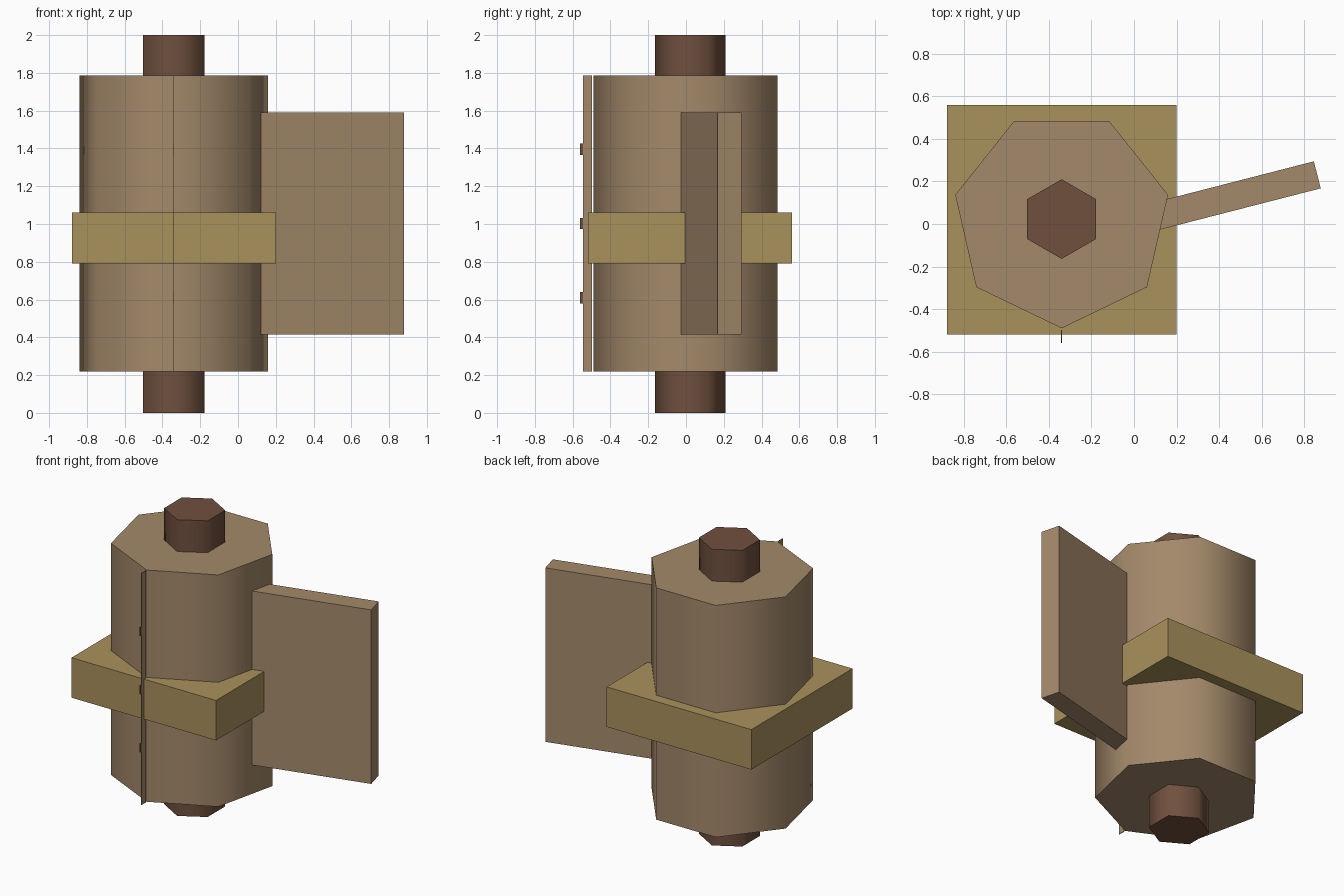
import bpy, math
from mathutils import Vector

if "Cube" in bpy.data.objects:
    bpy.data.objects.remove(bpy.data.objects["Cube"])

CX, CY = -0.34, 0.023   # shared axis of pin and barrel


def material(name, rgb):
    m = bpy.data.materials.new(name)
    m.diffuse_color = (*rgb, 1)
    m.use_nodes = True
    m.node_tree.nodes["Principled BSDF"].inputs["Base Color"].default_value = m.diffuse_color
    return m


WOOD = material("tan_wood", (0.37, 0.25, 0.144))
GOLD = material("golden_wood", (0.40, 0.285, 0.107))
DARK = material("dark_wood", (0.16, 0.08, 0.048))


def finish(name, mat):
    ob = bpy.context.object
    ob.name = name
    ob.data.materials.append(mat)
    return ob


def prism(name, sides, radius, z0, z1, start, mat):
    # Cylinder whose first corner points along the start angle
    bpy.ops.mesh.primitive_cylinder_add(vertices=sides, radius=radius, depth=z1 - z0,
                                        location=(CX, CY, (z0 + z1) / 2))
    ob = finish(name, mat)
    for v in ob.data.vertices:   # bake corner direction into the mesh
        a = math.atan2(v.co.y, v.co.x) - math.pi / 2 + start
        v.co = Vector((radius * math.cos(a), radius * math.sin(a), v.co.z))
    bpy.ops.object.shade_smooth_by_angle(angle=math.radians(65))
    return ob


def box(name, lo, hi, mat):
    lo, hi = Vector(lo), Vector(hi)
    bpy.ops.mesh.primitive_cube_add(size=1, location=(lo + hi) / 2)
    ob = finish(name, mat)
    ob.scale = hi - lo
    return ob


# Hexagonal pin running through the seven-sided barrel
prism("hinge_pin", 6, 0.187, 0.0, 2.0, math.pi / 2, DARK)
prism("barrel", 7, 0.513, 0.22, 1.785, -math.pi / 2, WOOD)

# Square collar around the middle
box("collar", (-0.88, -0.52, 0.79), (0.20, 0.56, 1.06), GOLD)

# Angled leaf, its inner end sunk into the barrel
angle = math.radians(14.4)
length, thick = 0.90, 0.131
leaf = box("leaf", (-length / 2, -thick / 2, 0.415), (length / 2, thick / 2, 1.59), WOOD)
leaf.location.x = 0.8615 - math.cos(angle) * length / 2
leaf.location.y = 0.231 - math.sin(angle) * length / 2
leaf.rotation_euler.z = angle

# Thin seam strip along the front corner, with three small studs
box("seam_strip", (CX - 0.002, -0.545, 0.22), (CX + 0.002, -0.497, 1.785), WOOD)
for i, z in enumerate((0.61, 1.003, 1.395)):
    box(f"seam_stud_{i + 1}", (CX - 0.002, -0.56, z - 0.03), (CX + 0.002, -0.544, z + 0.03), DARK)
